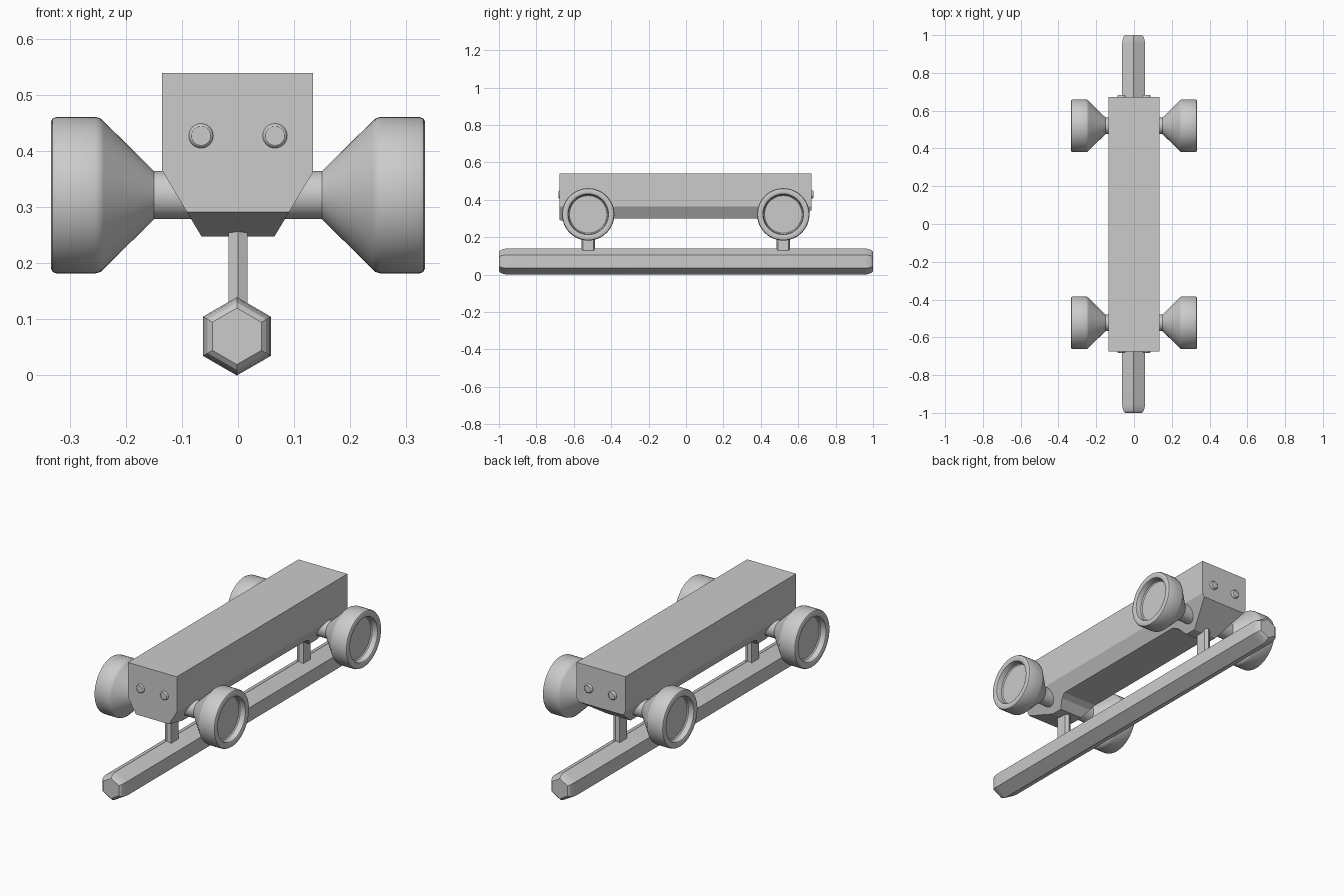
import bpy, bmesh, math
from mathutils import Vector

cube = bpy.data.objects.get("Cube")
if cube:
    bpy.data.objects.remove(cube, do_unlink=True)

grey = bpy.data.materials.new("plain_grey")
grey.use_nodes = True
colour = (0.6, 0.6, 0.6, 1)
grey.diffuse_color = colour
grey.node_tree.nodes["Principled BSDF"].inputs["Base Color"].default_value = colour


def finish(name, bm, smooth_angle=None):
    bmesh.ops.recalc_face_normals(bm, faces=bm.faces)
    mesh = bpy.data.meshes.new(name)
    bm.to_mesh(mesh)
    bm.free()
    mesh.materials.append(grey)
    obj = bpy.data.objects.new(name, mesh)
    bpy.context.collection.objects.link(obj)
    if smooth_angle:
        bpy.ops.object.select_all(action='DESELECT')
        obj.select_set(True)
        bpy.context.view_layer.objects.active = obj
        bpy.ops.object.shade_smooth_by_angle(angle=math.radians(smooth_angle))
    return obj


def loft(name, rings, smooth_angle=None):
    """Skin a list of equal-sized point rings and cap both ends."""
    bm = bmesh.new()
    loops = [[bm.verts.new(p) for p in ring] for ring in rings]
    n = len(loops[0])
    for a, b in zip(loops, loops[1:]):
        for i in range(n):
            j = (i + 1) % n
            bm.faces.new((a[i], a[j], b[j], b[i]))
    bm.faces.new(loops[0])
    bm.faces.new(loops[-1])
    return finish(name, bm, smooth_angle)


def circle(radius, n, start=0.0):
    return [(radius * math.cos(start + math.tau * i / n),
             radius * math.sin(start + math.tau * i / n)) for i in range(n)]


def lathe_x(name, profile, y, z, side=1, n=48):
    rings = [[(side * x, y + u, z + v) for u, v in circle(r, n)] for x, r in profile]
    return loft(name, rings, 30)


# Body: side outline extruded across, then its lower flanks cut away
outline = [(-0.675, 0.54), (-0.675, 0.292), (-0.53, 0.248), (-0.47, 0.248),
           (-0.435, 0.285), (-0.405, 0.3), (0.405, 0.3), (0.435, 0.285),
           (0.47, 0.248), (0.53, 0.248), (0.672, 0.345), (0.672, 0.54)]
body = loft("body", [[(x, y, z) for y, z in outline] for x in (-0.136, 0.134)])
bm = bmesh.new()
bm.from_mesh(body.data)
for side in (-1, 1):
    cut = bmesh.ops.bisect_plane(
        bm, geom=bm.verts[:] + bm.edges[:] + bm.faces[:], dist=1e-5,
        plane_co=Vector((side * 0.135, 0, 0.365)),
        plane_no=Vector((side * 0.117, 0, -0.07)), clear_outer=True)
    rim = [e for e in cut["geom_cut"] if isinstance(e, bmesh.types.BMEdge)]
    bmesh.ops.holes_fill(bm, edges=rim, sides=0)
bmesh.ops.recalc_face_normals(bm, faces=bm.faces)
bm.to_mesh(body.data)
bm.free()

# Running rail: hexagonal beam with rounded ends
stations = [(-1, 0.72), (-0.992, 0.86), (-0.975, 0.96), (-0.955, 1)]
stations += [(-y, s) for y, s in reversed(stations)]
loft("rail", [[(x - 0.002, y, z + 0.07) for x, z in circle(0.07 * s, 6, math.pi / 2)]
              for y, s in stations], 20)

# Wheels with cone hubs and dished outer faces, axles and support posts
wheel = [(0.15, 0.043), (0.24, 0.132), (0.245, 0.137), (0.255, 0.14), (0.324, 0.14),
         (0.331, 0.137), (0.334, 0.131), (0.334, 0.115), (0.331, 0.109),
         (0.325, 0.107), (0.305, 0.105), (0.3, 0.1)]
for end, y in (("front", -0.523), ("rear", 0.52)):
    lathe_x(end + "_axle", [(-0.152, 0.043), (0.152, 0.043)], y, 0.322)
    for label, side in (("left", 1), ("right", -1)):
        lathe_x(f"{end}_{label}_wheel", wheel, y, 0.322, side)
    post = [(0, -0.037), (0.017, -0.029), (0.017, 0.029),
            (0, 0.037), (-0.017, 0.029), (-0.017, -0.029)]
    loft(end + "_post", [[(px, y + py, z) for px, py in post] for z in (0.1, 0.29)])

# Round lamps with bevelled rims on both ends
lamp = [(0.66, 0.022), (0.676, 0.022), (0.680, 0.020), (0.682, 0.017)]
for end, direction in (("front", -1), ("rear", 1)):
    for label, x in (("left", 0.066), ("right", -0.066)):
        loft(f"{end}_{label}_lamp",
             [[(x + u, direction * y, 0.428 + v) for u, v in circle(r, 24)]
              for y, r in lamp], 30)
